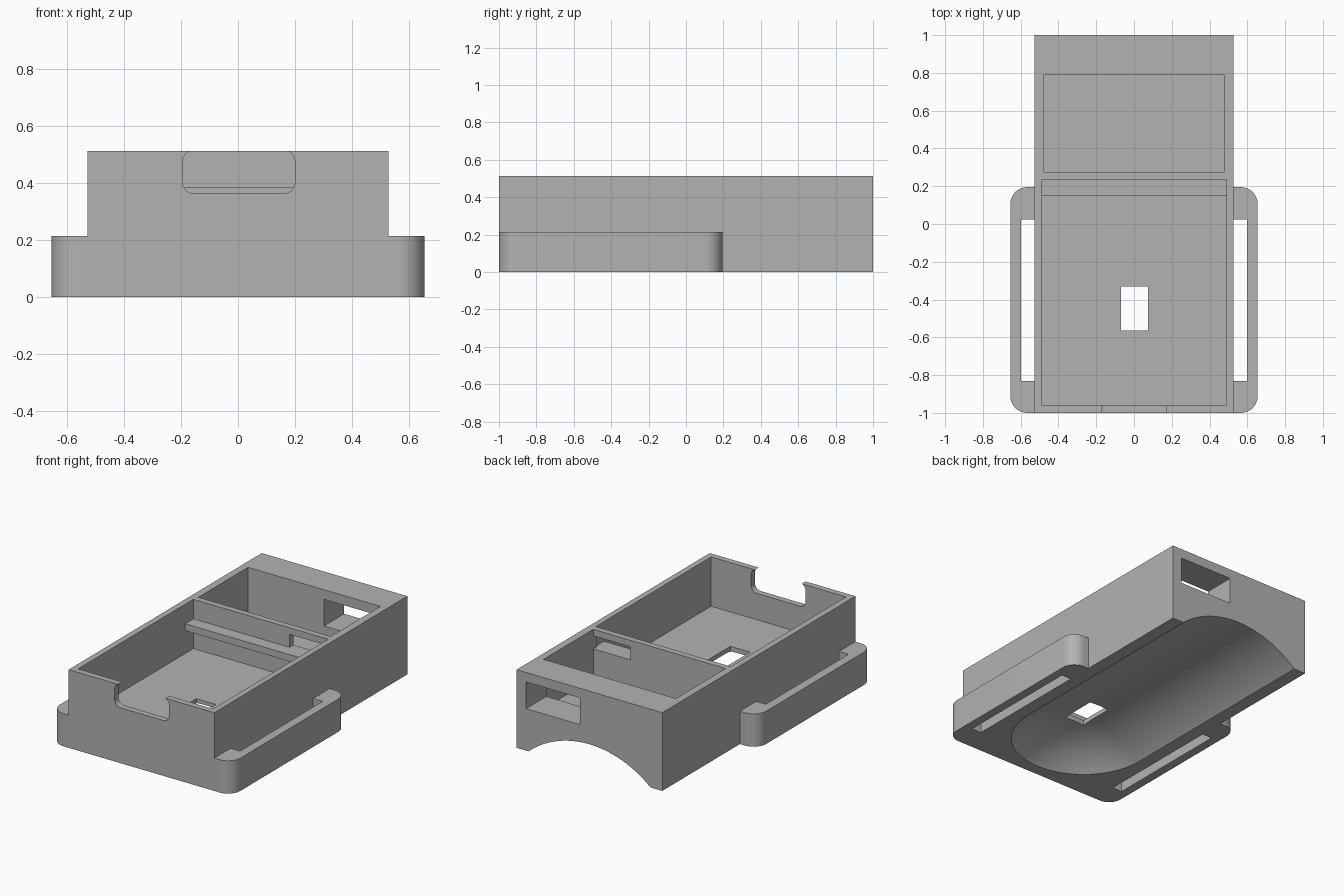
import bpy
import bmesh
import math
from mathutils import Matrix

cube = bpy.data.objects.get("Cube")
if cube:
    bpy.data.objects.remove(cube, do_unlink=True)

grey = bpy.data.materials.new("plain grey")
grey.use_nodes = True
grey.diffuse_color = (0.45, 0.45, 0.45, 1)
grey.node_tree.nodes["Principled BSDF"].inputs["Base Color"].default_value = (0.45, 0.45, 0.45, 1)


def to_object(name, bm):
    bmesh.ops.recalc_face_normals(bm, faces=bm.faces)
    mesh = bpy.data.meshes.new(name)
    bm.to_mesh(mesh)
    bm.free()
    mesh.materials.append(grey)
    obj = bpy.data.objects.new(name, mesh)
    bpy.context.collection.objects.link(obj)
    return obj


def box(name, xs, ys, zs, radius=0, axis=2):
    """Box between limits, optionally with edges along one axis rounded."""
    bm = bmesh.new()
    bmesh.ops.create_cube(bm, size=1)
    for v in bm.verts:
        v.co = [lim[0] if c < 0 else lim[1] for c, lim in zip(v.co, (xs, ys, zs))]
    if radius:
        edges = [e for e in bm.edges
                 if abs((e.verts[0].co - e.verts[1].co)[axis]) > 1e-4]
        bmesh.ops.bevel(bm, geom=edges, offset=radius, segments=10,
                        profile=0.5, affect='EDGES')
    return to_object(name, bm)


def combine(target, tool, operation):
    """Apply a boolean and discard the tool."""
    tool.hide_render = True
    bpy.context.view_layer.objects.active = target
    mod = target.modifiers.new("boolean", 'BOOLEAN')
    mod.object = tool
    mod.operation = operation
    mod.solver = 'EXACT'
    bpy.ops.object.modifier_apply(modifier=mod.name)
    bpy.data.objects.remove(tool, do_unlink=True)


TOP = 0.513
FLOOR = 0.19

# Main housing with the wide rounded strap base
housing = box("housing", (-0.528, 0.528), (-1, 1), (0, TOP))
combine(housing, box("strap_base", (-0.655, 0.655), (-1, 0.195), (0, 0.215), 0.09), 'UNION')

# Underside channel: a cylinder along y ending in a ball
half_width, height = 0.443, 0.165
radius = (half_width ** 2 + height ** 2) / (2 * height)
bm = bmesh.new()
bmesh.ops.create_uvsphere(bm, u_segments=128, v_segments=64, radius=radius)
bmesh.ops.rotate(bm, verts=bm.verts, matrix=Matrix.Rotation(math.pi / 2, 3, 'X'))
for v in bm.verts:
    if v.co.y > 1e-4:
        v.co.y += 2.5
    v.co.y -= 0.48
    v.co.z += height - radius
channel = to_object("channel_cutter", bm)

# Compartments, openings and strap slots
cutters = [
    channel,
    box("front_compartment", (-0.488, 0.49), (-0.96, 0.235), (FLOOR, 0.7)),
    box("rear_compartment", (-0.48, 0.48), (0.275, 0.79), (FLOOR, 0.7)),
    box("front_notch", (-0.195, 0.2), (-1.1, -0.9), (0.363, 0.516), 0.042, 1),
    box("floor_hole", (-0.07, 0.073), (-0.565, -0.332), (0.05, 0.3)),
    box("divider_window", (0.21, 0.48), (0.2, 0.3), (0.385, 0.47)),
    box("back_window", (0.07, 0.46), (0.7, 1.1), (0.275, 0.45)),
]
for side in (-1, 1):
    xs = sorted((side * 0.528, side * 0.597))
    cutters.append(box("strap_slot", xs, (-0.83, 0.025), (-0.1, 0.3)))
for cutter in cutters:
    combine(housing, cutter, 'DIFFERENCE')

# Bar along the front of the divider
combine(housing, box("support_bar", (-0.5, 0.5), (0.15, 0.24), (0.34, 0.385)), 'UNION')

bpy.ops.object.select_all(action='DESELECT')
housing.select_set(True)
bpy.context.view_layer.objects.active = housing
bpy.ops.object.shade_smooth_by_angle(angle=math.radians(30))
